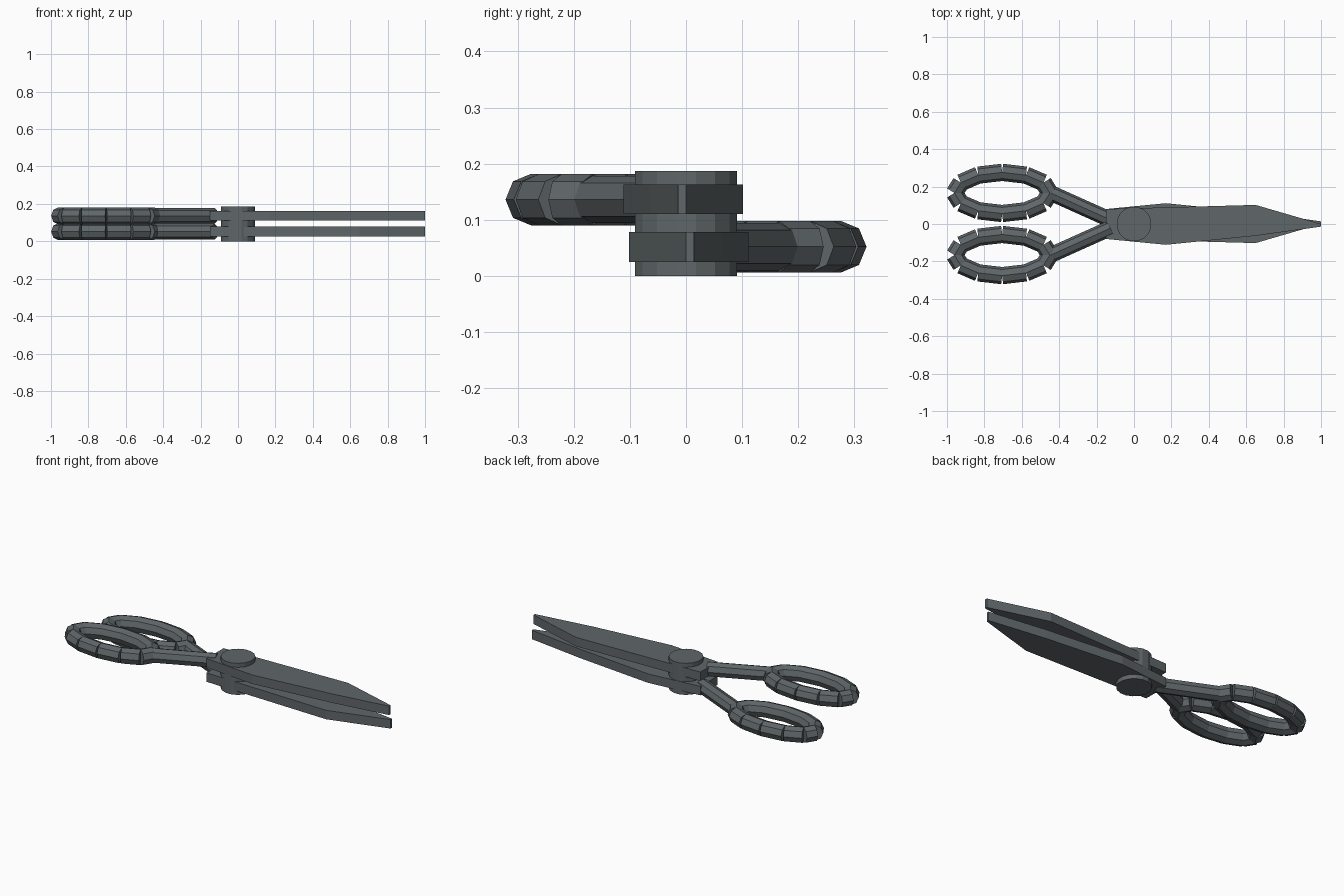
import bpy
import bmesh
from math import cos, sin, pi, radians
from mathutils import Vector, Matrix

if "Cube" in bpy.data.objects:
    bpy.data.objects.remove(bpy.data.objects["Cube"], do_unlink=True)

steel = bpy.data.materials.new("dark_steel")
steel.use_nodes = True
colour = (0.115, 0.133, 0.140, 1)
steel.diffuse_color = colour
steel.node_tree.nodes["Principled BSDF"].inputs["Base Color"].default_value = colour


def finish(name, bm):
    bmesh.ops.recalc_face_normals(bm, faces=bm.faces)
    mesh = bpy.data.meshes.new(name)
    bm.to_mesh(mesh)
    bm.free()
    mesh.materials.append(steel)
    obj = bpy.data.objects.new(name, mesh)
    bpy.context.scene.collection.objects.link(obj)
    return obj


def rod(bm, start, end, radius):
    """Straight eight-sided bar lying flat, with one edge pointing up."""
    start, end = Vector(start), Vector(end)
    along = (end - start).normalized()
    up = Vector((0, 0, 1))
    side = up.cross(along)
    turn = Matrix((side, up, along)).transposed().to_4x4()
    bmesh.ops.create_cone(bm, cap_ends=True, segments=8, radius1=radius,
                          radius2=radius, depth=(end - start).length,
                          matrix=Matrix.Translation((start + end) / 2) @ turn)


def blade(name, side, z):
    """Flat blade; side is the direction of its wide back edge in y."""
    outline = [(-0.15, 0.08), (0.17, 0.111), (0.65, 0.063), (1.0, 0.014),
               (1.0, 0.0), (0.65, -0.102), (-0.15, -0.08)]
    bm = bmesh.new()
    face = bm.faces.new([bm.verts.new((x, y * side, z)) for x, y in outline])
    top = bmesh.ops.extrude_face_region(bm, geom=[face])["geom"]
    bmesh.ops.translate(bm, vec=(0, 0, 0.053),
                        verts=[v for v in top if isinstance(v, bmesh.types.BMVert)])
    finish(name, bm)


def handle(name, side, z):
    """Oval finger ring of separate straight bars, joined to a shank."""
    bm = bmesh.new()
    ring = [(-0.705 + 0.255 * cos(radians(30 * i)),
             side * (0.166 + 0.11 * sin(radians(30 * i))), z) for i in range(12)]
    for i in range(12):
        rod(bm, ring[i - 1], ring[i], 0.046)
    finish(name + "_finger_ring", bm)
    bm = bmesh.new()
    rod(bm, (-0.45, side * 0.168, z), (-0.125, side * 0.022, z), 0.042)
    finish(name + "_shank", bm)


# Two mirrored halves, stacked one above the other
for name, side, blade_z, handle_z in (("lower", 1, 0.025, 0.052),
                                      ("upper", -1, 0.11, 0.136)):
    blade(name + "_blade", side, blade_z)
    handle(name, side, handle_z)

# Pivot pin through both blades
bm = bmesh.new()
bmesh.ops.create_cone(bm, cap_ends=True, segments=16, radius1=0.093, radius2=0.093,
                      depth=0.187, matrix=Matrix.Translation((0, 0, 0.0935))
                      @ Matrix.Rotation(pi / 16, 4, 'Z'))
finish("pivot_pin", bm)
